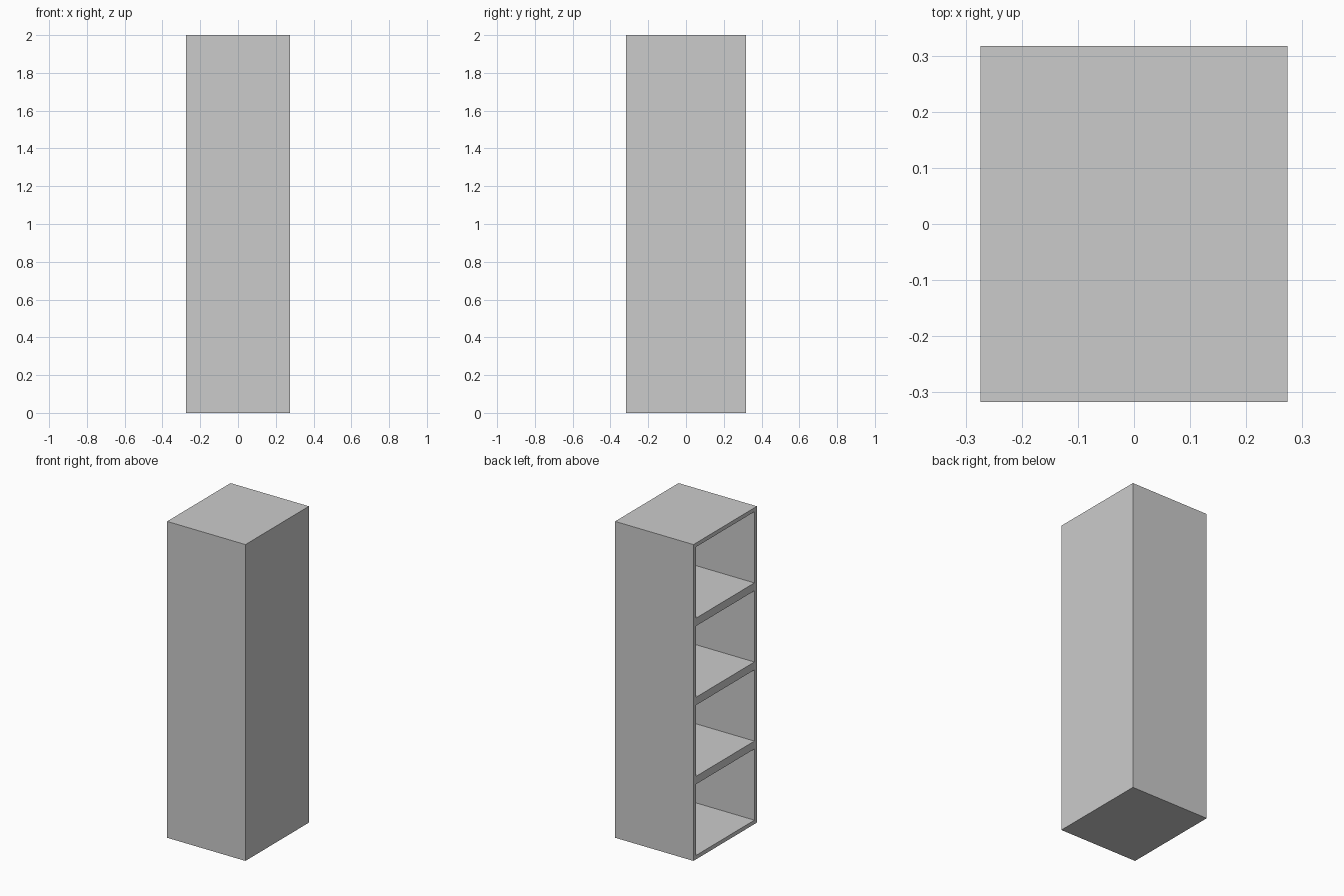
import bpy, bmesh
from mathutils import Matrix

if "Cube" in bpy.data.objects:
    bpy.data.objects.remove(bpy.data.objects["Cube"])

W, D, H = 0.548, 0.634, 2.0   # size along x, y, z
WALL = 0.025
BAYS = 4

bm = bmesh.new()

# Outer carcass
bmesh.ops.create_cube(bm, size=1.0,
                      matrix=Matrix.Translation((0, 0, H / 2)) @ Matrix.Diagonal((W, D, H, 1)))

# Divide the height into equal bays
for i in range(1, BAYS):
    bmesh.ops.bisect_plane(bm, geom=bm.verts[:] + bm.edges[:] + bm.faces[:],
                           plane_co=(0, 0, H * i / BAYS), plane_no=(0, 0, 1))
bm.normal_update()

# Frame each bay on the open (-x) side, then recess it to leave a back panel
bays = [f for f in bm.faces if f.normal.x < -0.9]
bmesh.ops.inset_individual(bm, faces=bays, thickness=WALL, use_even_offset=True)
bmesh.ops.inset_individual(bm, faces=bays, thickness=0.0)
for v in {v for f in bays for v in f.verts}:
    v.co.x = W / 2 - WALL

# Remove leftover seams on the flat sides
bmesh.ops.dissolve_limit(bm, angle_limit=0.01, verts=bm.verts[:], edges=bm.edges[:])
bmesh.ops.recalc_face_normals(bm, faces=bm.faces[:])

mesh = bpy.data.meshes.new("shelf_cabinet")
bm.to_mesh(mesh)
bm.free()
bpy.context.collection.objects.link(bpy.data.objects.new("shelf_cabinet", mesh))
